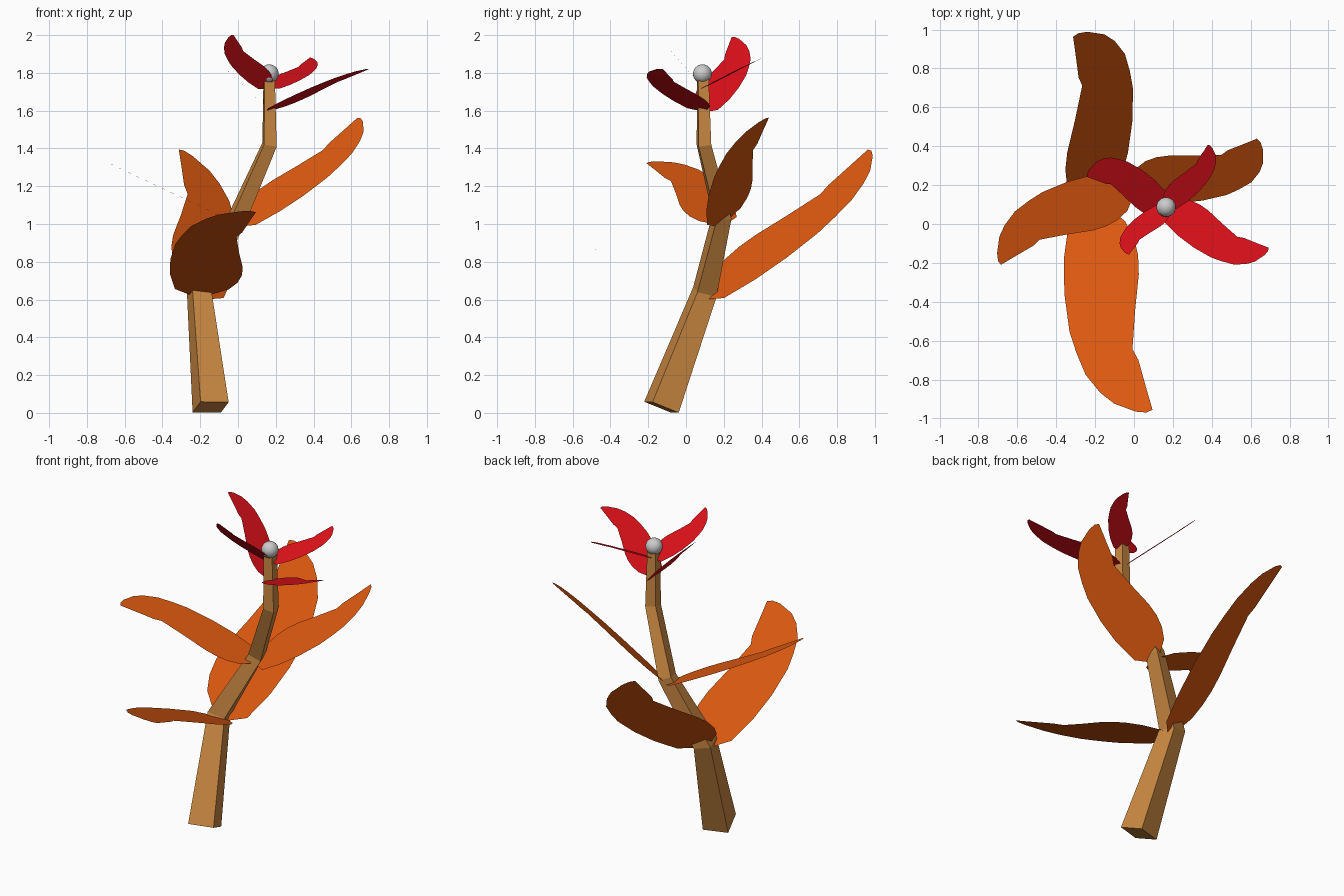
import bpy, bmesh
from math import cos, sin, radians
from mathutils import Vector

if "Cube" in bpy.data.objects:
    bpy.data.objects.remove(bpy.data.objects["Cube"])


def material(name, rgb):
    m = bpy.data.materials.new(name)
    m.diffuse_color = (*rgb, 1)
    m.use_nodes = True
    m.node_tree.nodes["Principled BSDF"].inputs["Base Color"].default_value = m.diffuse_color
    return m


bark = material("bark", (0.60, 0.25, 0.055))
orange = material("orange_leaf", (0.72, 0.10, 0.005))
red = material("red_petal", (0.70, 0.005, 0.01))


def finish(name, bm, mat=None):
    me = bpy.data.meshes.new(name)
    bm.to_mesh(me)
    bm.free()
    if mat:
        me.materials.append(mat)
    ob = bpy.data.objects.new(name, me)
    bpy.context.collection.objects.link(ob)
    return ob


# Trunk: square section swept along a bent path (centre, side length, twist)
path = [((-0.145, -0.13, 0.03), 0.155, 17), ((-0.205, 0.10, 0.64), 0.108, 16),
        ((0.00, 0.19, 1.04), 0.082, 14), ((0.167, 0.095, 1.42), 0.068, 8),
        ((0.165, 0.09, 1.77), 0.056, 5)]
pts = [Vector(p[0]) for p in path]
bm = bmesh.new()
rings = []
for i, (c, size, twist) in enumerate(path):
    before = (pts[i] - pts[i - 1]).normalized() if i else Vector()
    after = (pts[i + 1] - pts[i]).normalized() if i < len(pts) - 1 else Vector()
    t = (before + after).normalized()
    u = Vector((cos(radians(twist)), sin(radians(twist)), 0))
    u = (u - t * u.dot(t)).normalized()
    v = t.cross(u)
    rings.append([bm.verts.new(pts[i] + (u * a + v * b) * size / 2)
                  for a, b in ((-1, -1), (1, -1), (1, 1), (-1, 1))])
for lo, hi in zip(rings, rings[1:]):
    for k in range(4):
        j = (k + 1) % 4
        bm.faces.new((lo[k], lo[j], hi[j], hi[k]))
bm.faces.new(rings[0][::-1])
bm.faces.new(rings[-1])
finish("trunk", bm, bark)

# Flat leaf outline (along, sideways), bending to the left at the tip
outline = [(0.0, -0.04), (0.09, -0.133), (0.29, -0.16), (0.49, -0.16), (0.70, -0.135),
           (0.82, -0.10), (0.94, -0.054), (1.04, 0.02), (1.10, 0.09), (1.145, 0.20),
           (1.15, 0.255), (1.135, 0.285), (1.0, 0.25), (0.86, 0.215), (0.80, 0.185),
           (0.585, 0.20), (0.387, 0.22), (0.28, 0.217), (0.18, 0.195), (0.09, 0.15),
           (0.01, 0.05)]
TIP = complex(1.14, 0.27)


def leaf(name, base, tip, normal, mat):
    base, n = Vector(base), Vector(normal).normalized()
    axis = Vector(tip) - base
    side = n.cross(axis)
    bm = bmesh.new()
    vs = []
    for s, t in outline:
        w = complex(s, t) / TIP
        vs.append(bm.verts.new(base + axis * w.real + side * w.imag))
    bm.faces.new(vs)
    finish(name, bm, mat)


# Two pairs of leaves on the trunk joints
low, mid = (-0.2, 0.1, 0.62), (0, 0.19, 1.0)
leaf("front_leaf", low, (0.08, -0.96, 1.065), (0, 0.42, 1), orange)
leaf("back_leaf", low, (-0.30, 0.97, 1.39), (0.75, -0.8, 1), orange)
leaf("left_leaf", mid, (-0.69, -0.2, 1.325), (0.476, 0, 1), orange)
leaf("right_leaf", mid, (0.64, 0.43, 1.56), (-0.588, -0.765, 1), orange)

# Two pairs of flower petals
outer, inner = (0.165, 0.09, 1.60), (0.165, 0.09, 1.72)
leaf("right_petal", outer, (0.69, -0.13, 1.82), (-0.344, 0.18, 1), red)
leaf("left_petal", outer, (-0.24, 0.25, 1.99), (0.96, 0, 1), red)
leaf("back_petal", inner, (0.385, 0.405, 1.88), (-0.04, -0.48, 1), red)
leaf("front_petal", inner, (-0.03, -0.155, 2.0), (0, 1.15, 1), red)

# Round flower centre
bpy.ops.mesh.primitive_uv_sphere_add(segments=24, ring_count=12, radius=0.05,
                                     location=(0.165, 0.087, 1.795))
bpy.context.object.name = "flower_centre"
bpy.ops.object.shade_smooth()
